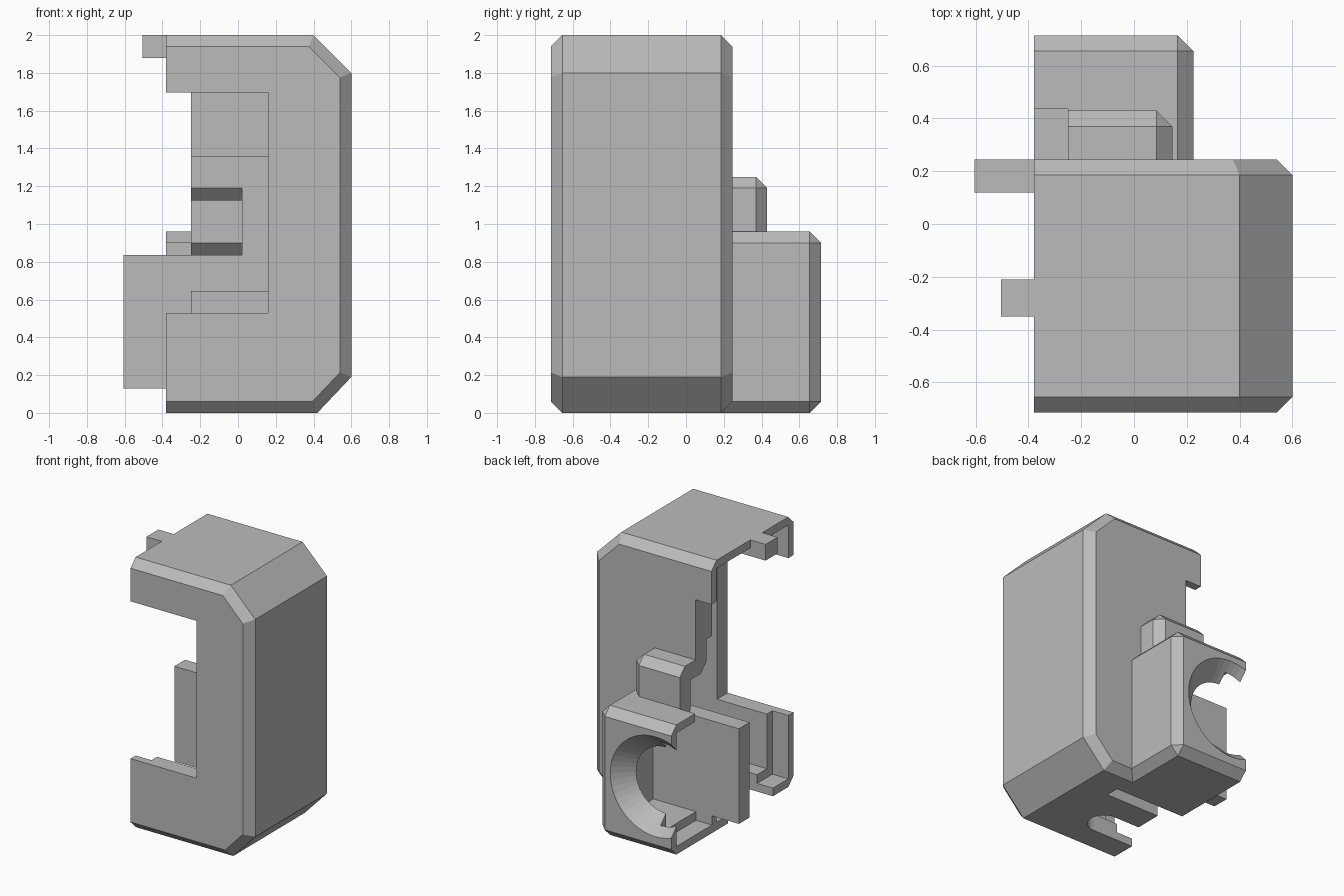
import bpy, bmesh, math
from mathutils import Vector

if "Cube" in bpy.data.objects:
    bpy.data.objects.remove(bpy.data.objects["Cube"], do_unlink=True)

grey = bpy.data.materials.new("plain_grey")
grey.use_nodes = True
grey.diffuse_color = (0.5, 0.5, 0.5, 1)
grey.node_tree.nodes["Principled BSDF"].inputs["Base Color"].default_value = (0.5, 0.5, 0.5, 1)

WALL, LIP, SEAM = 0.125, 0.06, -0.25   # wall, thin lap joint, start of the lap
FAR = -1.0                             # beyond the open side


def finish(name, bm):
    bmesh.ops.recalc_face_normals(bm, faces=bm.faces)
    mesh = bpy.data.meshes.new(name)
    bm.to_mesh(mesh)
    bm.free()
    mesh.materials.append(grey)
    obj = bpy.data.objects.new(name, mesh)
    bpy.context.collection.objects.link(obj)
    return obj


def prism(name, pts, axis, a, b, chamfer=0):
    """Extrude a profile along an axis; chamfer the rims of both caps."""
    place = {"x": lambda p, t: (t, p[0], p[1]),
             "y": lambda p, t: (p[0], t, p[1]),
             "z": lambda p, t: (p[0], p[1], t)}[axis]
    bm = bmesh.new()
    low = [bm.verts.new(place(p, a)) for p in pts]
    high = [bm.verts.new(place(p, b)) for p in pts]
    caps = [bm.faces.new(low), bm.faces.new(high)]
    n = len(pts)
    for i in range(n):
        j = (i + 1) % n
        bm.faces.new((low[i], low[j], high[j], high[i]))
    if chamfer:
        rims = list({e for f in caps for e in f.edges})
        bmesh.ops.bevel(bm, geom=rims, offset=chamfer, segments=1, affect='EDGES')
    return finish(name, bm)


def block(name, x, y, z, chamfer=0):
    bm = bmesh.new()
    bmesh.ops.create_cube(bm, size=1)
    lo, hi = Vector((x[0], y[0], z[0])), Vector((x[1], y[1], z[1]))
    for v in bm.verts:
        v.co = [(lo[i] + hi[i]) / 2 + v.co[i] * (hi[i] - lo[i]) for i in range(3)]
    if chamfer:
        bmesh.ops.bevel(bm, geom=bm.edges[:], offset=chamfer, segments=1, affect='EDGES')
    return finish(name, bm)


def combine(target, tool, operation):
    mod = target.modifiers.new("join", 'BOOLEAN')
    mod.operation, mod.object, mod.solver = operation, tool, 'EXACT'
    bpy.context.view_layer.objects.active = target
    bpy.ops.object.modifier_apply(modifier=mod.name)
    bpy.data.objects.remove(tool, do_unlink=True)


def body_profile(d):
    """Side outline with two sloped corners, moved inward by d."""
    k = d * math.tan(math.pi / 8)
    return [(-1.2, d), (0.42 - k, d), (0.6 - d, 0.19 + k),
            (0.6 - d, 1.8 - k), (0.4 - k, 2 - d), (-1.2, 2 - d)]


# Outer housing with the rear box and the bump above it
housing = prism("housing", body_profile(0), "y", -0.715, 0.245, LIP)
bump = block("bump", (-0.8, 0.145), (0.1, 0.43), (0.5, 1.25), LIP)
combine(bump, block("bump_trim", (-2, SEAM), (-1, 1), (-1, 3)), 'DIFFERENCE')
combine(housing, block("rear_box", (-0.8, 0.225), (0.1, 0.715), (0, 0.96), LIP), 'UNION')
combine(housing, bump, 'UNION')

# Rounded slot outline for the floor
slot_r, slot_y = 0.112, -0.363
slot = [(FAR, slot_y - slot_r)]
for i in range(13):
    t = math.pi * (i / 12 - 0.5)
    slot.append((-0.04 + slot_r * math.cos(t), slot_y + slot_r * math.sin(t)))
slot.append((FAR, slot_y + slot_r))

# Hollow interior, thin lap along the open side, windows and slots
cutters = [
    block("side_trim", (-3, -0.38), (-2, 2), (-1, 3)),
    prism("cavity", body_profile(WALL), "y", -0.715 + WALL, 0.055),
    block("lap", (FAR, SEAM), (-0.715 + LIP, 0.245 - LIP), (LIP, 2 - LIP)),
    block("rear_recess", (FAR, 0.4), (0, 0.12), (0.645, 1.355)),
    block("front_window", (FAR, 0.16), (-1, -0.5), (0.53, 1.695)),
    block("rear_notch", (FAR, SEAM), (0, 0.25), (0.13, 1.695)),
    block("box_cavity", (FAR, 0.1), (0.24, 0.715 - WALL), (WALL, 0.835)),
    block("box_lap", (FAR, SEAM), (0.24, 0.715 - LIP), (LIP, 0.90)),
    block("box_top_notch", (FAR, SEAM), (0.24, 0.435), (0.85, 1.4)),
    prism("bump_cavity", [(0, 0.82), (0.385, 0.82), (0.305, 0.90), (0.305, 1.125),
                          (0.185, 1.125), (0.12, 1.19), (0, 1.19)], "x", FAR, 0.02),
    prism("floor_round_slot", slot, "z", -0.5, 0.3),
    block("floor_slot", (FAR, 0.19), (-0.05, 0.05), (-0.5, 0.3)),
    block("floor_tab_trim", (FAR, SEAM), (-0.3, 0.02), (-0.5, 0.3)),
]

# Flared round opening in the back of the rear box
bm = bmesh.new()
bmesh.ops.create_cone(bm, cap_ends=True, segments=48, radius1=0.39, radius2=0.22, depth=0.17)
for v in bm.verts:
    v.co = (SEAM + v.co.x, 0.65 - v.co.z, 0.49 + v.co.y)
cutters.append(finish("flared_opening", bm))

for cutter in cutters:
    combine(housing, cutter, 'DIFFERENCE')

# Mounting plate and top tab that reach past the open side
combine(housing, block("plate", (-0.605, 0.12), (0.12, 0.245), (0.13, 0.835)), 'UNION')
combine(housing, block("top_tab", (-0.505, -0.2), (-0.35, -0.21), (1.88, 2.0)), 'UNION')
